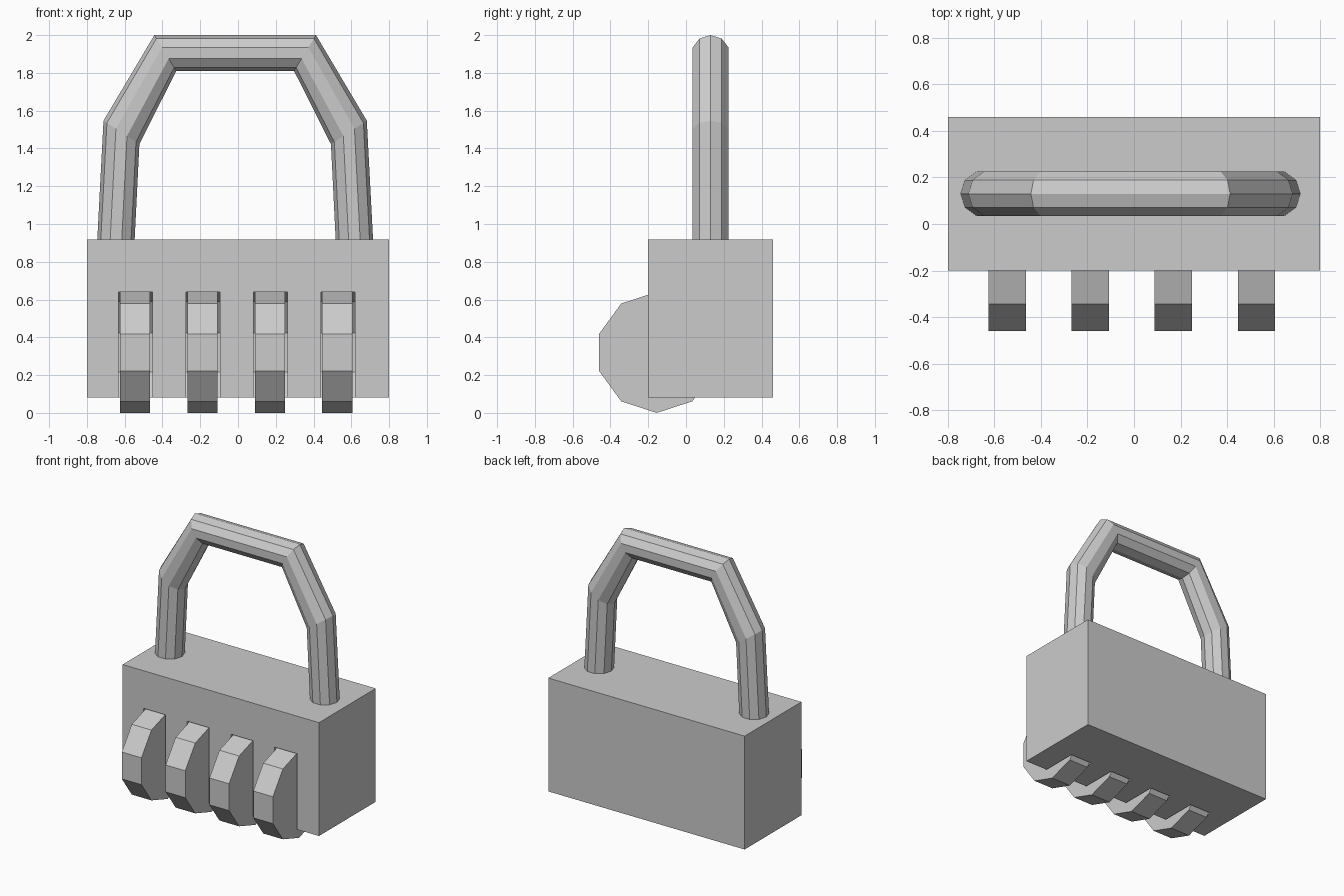
import bpy
import bmesh
from math import pi, sin, cos
from mathutils import Vector, Matrix

cube = bpy.data.objects.get("Cube")
if cube:
    bpy.data.objects.remove(cube)

SIDES = 10
grey = bpy.data.materials.new("plain grey")
grey.use_nodes = True
COLOUR = (0.6, 0.6, 0.6, 1)
grey.diffuse_color = COLOUR
grey.node_tree.nodes["Principled BSDF"].inputs["Base Color"].default_value = COLOUR


def make(name, bm):
    bmesh.ops.recalc_face_normals(bm, faces=bm.faces)
    mesh = bpy.data.meshes.new(name)
    bm.to_mesh(mesh)
    bm.free()
    mesh.materials.append(grey)
    obj = bpy.data.objects.new(name, mesh)
    bpy.context.collection.objects.link(obj)
    return obj


def add_tube(bm, rings):
    """Skin a list of rings of points and cap both ends."""
    loops = [[bm.verts.new(p) for p in ring] for ring in rings]
    for a, b in zip(loops, loops[1:]):
        for i in range(SIDES):
            j = (i + 1) % SIDES
            bm.faces.new((a[i], a[j], b[j], b[i]))
    bm.faces.new(loops[0])
    bm.faces.new(loops[-1])


def add_disc(bm, x, width, radius):
    """Ten-sided wheel on the x axis with a corner pointing up."""
    angles = [2 * pi * i / SIDES for i in range(SIDES)]
    add_tube(bm, [[(x + s * width / 2, -0.155 + radius * sin(a), 0.32 + radius * cos(a))
                   for a in angles] for s in (-1, 1)])


# Body block
bm = bmesh.new()
bmesh.ops.create_cube(bm, size=1, matrix=Matrix.Translation((0, 0.13, 0.5))
                      @ Matrix.Diagonal((1.6, 0.66, 0.835, 1)))
body = make("lock_body", bm)

# Slots for the number wheels
wheel_x = [-0.545 + 0.357 * i for i in range(4)]
bm = bmesh.new()
for x in wheel_x:
    add_disc(bm, x + 0.003, 0.18, 0.335)
cutter = make("slot_cutter", bm)
cutter.hide_render = True
cut = body.modifiers.new("slots", 'BOOLEAN')
cut.operation = 'DIFFERENCE'
cut.solver = 'EXACT'
cut.object = cutter
bpy.context.view_layer.objects.active = body
bpy.ops.object.modifier_apply(modifier=cut.name)
bpy.data.objects.remove(cutter)

# Number wheels
for i, x in enumerate(wheel_x):
    bm = bmesh.new()
    add_disc(bm, x, 0.16, 0.32)
    make(f"number_wheel_{i + 1}", bm)

# Shackle: half span, height, and the outward half-axis of each ring
half = [(0.632, 0.9, 0.099, 0), (0.602, 1.485, 0.095, 0.062), (0.37, 1.905, 0.058, 0.095)]
stations = [(-x, z, -u, w) for x, z, u, w in half] + half[::-1]
rings = []
for x, z, u, w in stations:
    centre, out = Vector((x - 0.015, 0.13, z)), Vector((u, 0, w))
    rings.append([centre + out * cos(2 * pi * i / SIDES)
                  + Vector((0, 0.1 * sin(2 * pi * i / SIDES), 0)) for i in range(SIDES)])
bm = bmesh.new()
add_tube(bm, rings)
make("shackle", bm)
